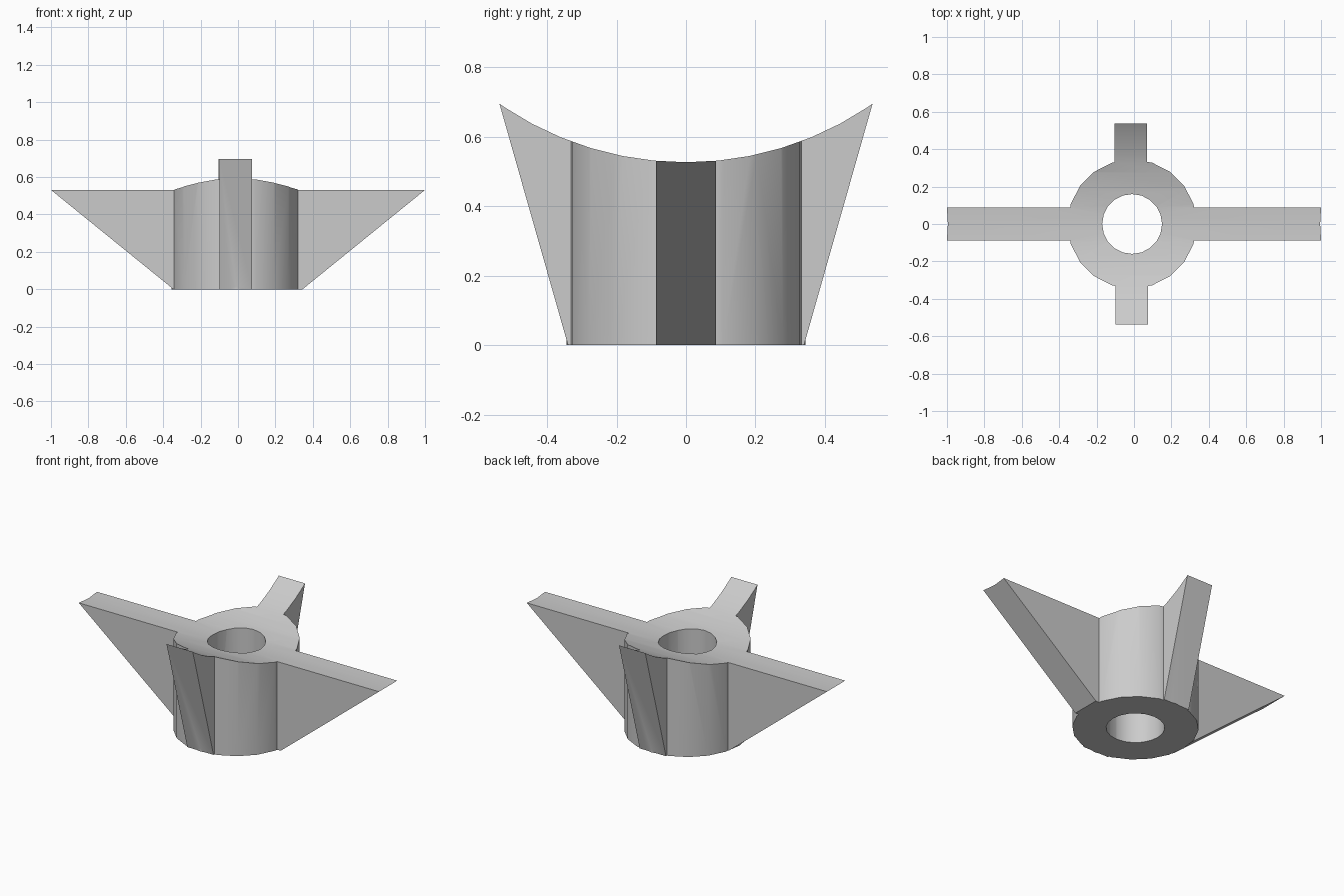
import bpy
from math import pi, radians
from mathutils import Matrix

cube = bpy.data.objects.get("Cube")
if cube:
    bpy.data.objects.remove(cube)

grey = bpy.data.materials.new("light grey")
grey.use_nodes = True
grey.diffuse_color = (0.6, 0.6, 0.6, 1)
grey.node_tree.nodes["Principled BSDF"].inputs["Base Color"].default_value = (0.6, 0.6, 0.6, 1)

HUB_X = -0.01


def cylinder(name, radius, depth, sides, location, rotation=(0, 0, 0)):
    bpy.ops.mesh.primitive_cylinder_add(vertices=sides, radius=radius, depth=depth,
                                        location=location, rotation=rotation)
    obj = bpy.context.object
    obj.name = name
    obj.data.materials.append(grey)
    return obj


def fin(name, foot, tip, tip_z, side_a, side_b, turn):
    """Wedge leaning outward along +x, extended past its tip, then turned about z."""
    k = 1.2
    profile = [(0.25, 0), (foot, 0), (foot + k * (tip - foot), k * tip_z), (0.25, k * tip_z)]
    verts = [(x, y, z) for y in (side_a, side_b) for x, z in profile]
    faces = [(0, 1, 2, 3), (7, 6, 5, 4)]
    faces += [(i, i + 4, (i + 1) % 4 + 4, (i + 1) % 4) for i in range(4)]
    mesh = bpy.data.meshes.new(name)
    mesh.from_pydata(verts, [], faces)
    mesh.transform(Matrix.Rotation(turn, 4, "Z"))
    mesh.materials.append(grey)
    obj = bpy.data.objects.new(name, mesh)
    bpy.context.collection.objects.link(obj)
    return obj


def combine(body, tool, operation):
    mod = body.modifiers.new(tool.name, "BOOLEAN")
    mod.operation = operation
    mod.solver = "EXACT"
    mod.object = tool
    bpy.context.view_layer.objects.active = body
    bpy.ops.object.modifier_apply(modifier=mod.name)
    bpy.data.objects.remove(tool)


# Hub
hub = cylinder("finned_hub", 0.345, 0.9, 20, (HUB_X, 0, 0.45))

# Long side fins, short front and back fins
fins = [
    fin("left_fin", 0.345, 1.0, 0.531, -0.087, 0.087, 0),
    fin("right_fin", 0.345, 1.0, 0.531, -0.087, 0.087, pi),
    fin("front_fin", 0.34, 0.538, 0.697, -0.1, 0.075, -pi / 2),
    fin("back_fin", 0.34, 0.538, 0.697, -0.07, 0.105, pi / 2),
]
for part in fins:
    combine(hub, part, "UNION")

# Bore and the hollow curved top
combine(hub, cylinder("bore", 0.16, 3, 20, (HUB_X, 0, 0.5)), "DIFFERENCE")
combine(hub, cylinder("top_cutter", 0.943, 3, 64, (0, 0, 1.47), (0, pi / 2, 0)), "DIFFERENCE")

# Smooth curved walls, sharp edges
bpy.ops.object.select_all(action="DESELECT")
hub.select_set(True)
bpy.context.view_layer.objects.active = hub
bpy.ops.object.shade_smooth_by_angle(angle=radians(25))
